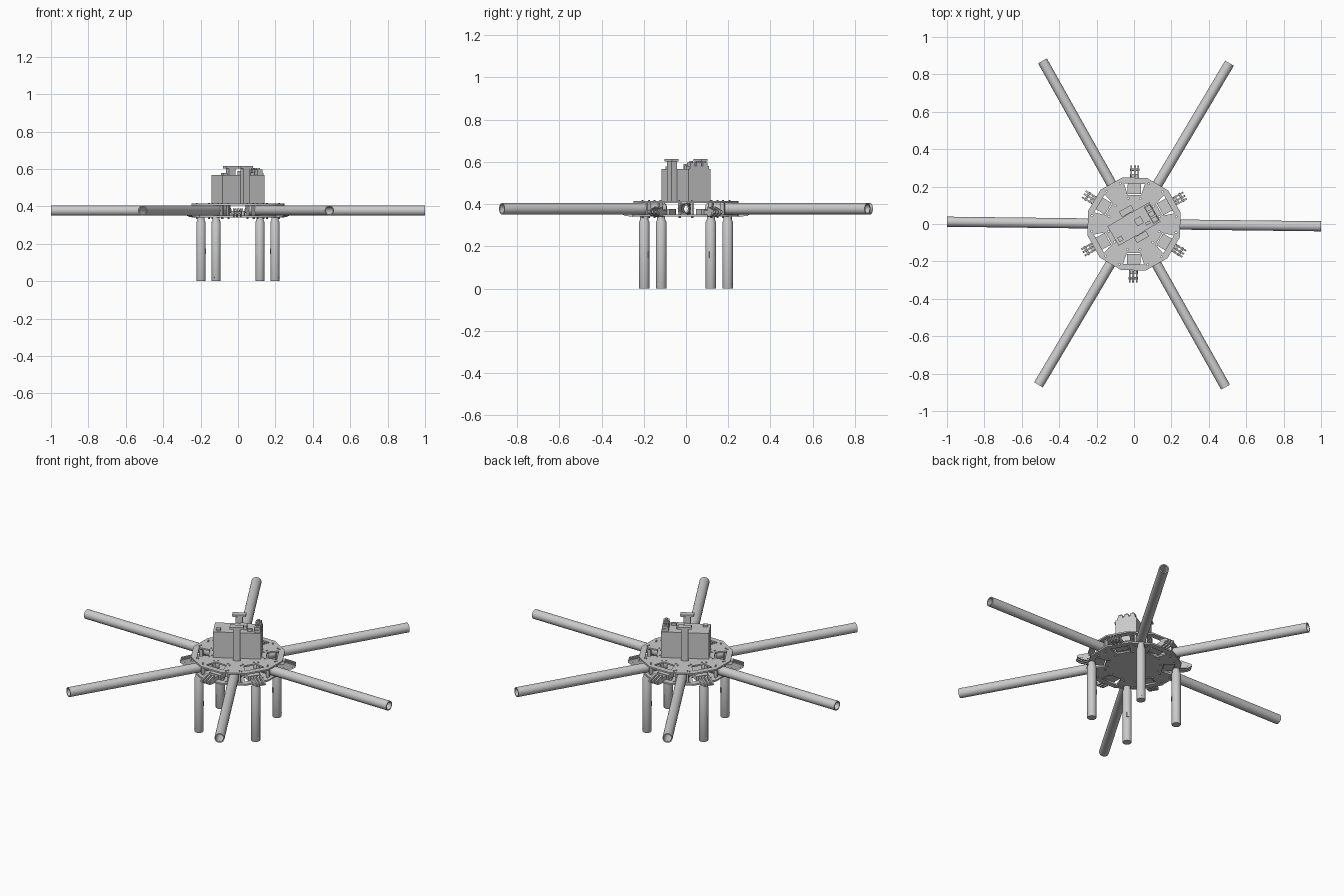
import bpy, bmesh
from math import radians, cos, sin, pi
from mathutils import Matrix, Vector

if "Cube" in bpy.data.objects:
    bpy.data.objects.remove(bpy.data.objects["Cube"])

TILT = radians(-0.7)          # whole airframe is turned very slightly
ARM_Z = 0.378


def frame(deg):
    return Matrix.Rotation(radians(deg) + TILT, 4, 'Z')


def finish(name, bm, smooth=False):
    bmesh.ops.recalc_face_normals(bm, faces=bm.faces)
    me = bpy.data.meshes.new(name)
    bm.to_mesh(me)
    bm.free()
    ob = bpy.data.objects.new(name, me)
    bpy.context.collection.objects.link(ob)
    if smooth:
        bpy.ops.object.select_all(action='DESELECT')
        ob.select_set(True)
        bpy.context.view_layer.objects.active = ob
        bpy.ops.object.shade_smooth_by_angle(angle=radians(35))
    return ob


def box(bm, m, x, y, z):
    """Box given by (min, max) ranges in the frame m."""
    mid = Vector([(a + b) / 2 for a, b in (x, y, z)])
    size = Matrix.Diagonal([b - a for a, b in (x, y, z)] + [1])
    bmesh.ops.create_cube(bm, size=1, matrix=m @ Matrix.Translation(mid) @ size)


def lathe(bm, m, profile, closed=False, n=32):
    """Revolve (radius, z) points around the z axis of m."""
    rings = []
    for r, z in profile:
        rings.append([bm.verts.new(m @ Vector((r * cos(2 * pi * i / n), r * sin(2 * pi * i / n), z)))
                      for i in range(n)])
    pairs = list(zip(rings, rings[1:])) + ([(rings[-1], rings[0])] if closed else [])
    for a, b in pairs:
        for i in range(n):
            j = (i + 1) % n
            bm.faces.new((a[i], a[j], b[j], b[i]))
    if not closed:
        bm.faces.new(rings[0])
        bm.faces.new(rings[-1])


def at(x, y, z):
    return Matrix.Translation((x, y, z))


# deck plates: twelve-sided discs with window cut-outs and bolt holes
def plate(name, z0, z1):
    cu = bpy.data.curves.new(name, 'CURVE')
    cu.dimensions = '2D'
    cu.fill_mode = 'BOTH'
    cu.extrude = (z1 - z0) / 2

    def loop(pts, m):
        sp = cu.splines.new('POLY')
        sp.points.add(len(pts) - 1)
        for p, (x, y) in zip(sp.points, pts):
            v = m @ Vector((x, y, 0))
            p.co = (v.x, v.y, 0, 1)
        sp.use_cyclic_u = True

    def circle(cx, cy, r, n=12):
        return [(cx + r * cos(2 * pi * i / n), cy + r * sin(2 * pi * i / n)) for i in range(n)]

    loop(circle(0, 0, 0.256, 12), frame(15))
    for k in range(6):
        loop([(0.155, -0.036), (0.215, -0.056), (0.215, 0.056), (0.155, 0.036)], frame(30 + 60 * k))
        for s in (-1, 1):
            loop(circle(0.135, s * 0.04, 0.005), frame(60 * k))
            loop(circle(0.225, s * 0.042, 0.005), frame(60 * k))
    tmp = bpy.data.objects.new(name + "_curve", cu)
    bpy.context.collection.objects.link(tmp)
    dg = bpy.context.evaluated_depsgraph_get()
    me = bpy.data.meshes.new_from_object(tmp.evaluated_get(dg))
    bpy.data.objects.remove(tmp)
    me.name = name
    ob = bpy.data.objects.new(name, me)
    ob.location.z = (z0 + z1) / 2
    bpy.context.collection.objects.link(ob)


plate("bottom_plate", 0.342, 0.351)
plate("top_plate", 0.406, 0.415)

# six hollow arm tubes with clamps and bolts between the plates
for k in range(6):
    m = frame(60 * k)
    bm = bmesh.new()
    along_x = m @ at(0, 0, ARM_Z) @ Matrix.Rotation(pi / 2, 4, 'Y')
    lathe(bm, along_x, [(0.027, 0.12), (0.027, 1.0), (0.021, 1.0), (0.021, 0.12)], closed=True)
    finish(f"arm_tube_{k + 1}", bm, True)

    bm = bmesh.new()
    for r in (0.145, 0.21):
        for s in (-1, 1):
            box(bm, m, (r, r + 0.02), sorted((s * 0.025, s * 0.036)), (0.351, 0.406))
    finish(f"arm_clamp_{k + 1}", bm)

    bm = bmesh.new()
    for r in (0.155, 0.22):
        for s in (-1, 1):
            for z0, z1 in ((0.415, 0.419), (0.334, 0.342)):
                lathe(bm, m @ at(r, s * 0.03, 0), [(0.004, z0), (0.004, z1)], n=10)
    finish(f"arm_bolts_{k + 1}", bm)

# six folding brackets on the rim: block in the window and a pronged fork outside
for k in range(6):
    m = frame(30 + 60 * k)
    bm = bmesh.new()
    box(bm, m, (0.16, 0.215), (-0.036, 0.036), (0.351, 0.376))
    box(bm, m, (0.215, 0.268), (-0.024, 0.024), (0.351, 0.372))
    for y in (-0.024, -0.006, 0.014):
        pts = [(0.25, 0.34), (0.29, 0.345), (0.312, 0.358), (0.31, 0.37), (0.25, 0.388)]
        a, b = [[bm.verts.new(m @ Vector((px, yy, pz))) for px, pz in pts] for yy in (y, y + 0.009)]
        bm.faces.new(a)
        bm.faces.new(b)
        for i in range(5):
            j = (i + 1) % 5
            bm.faces.new((a[i], a[j], b[j], b[i]))
    lathe(bm, m @ at(0.29, 0, 0.358) @ Matrix.Rotation(pi / 2, 4, 'X'),
          [(0.006, -0.026), (0.006, 0.026)], n=12)
    finish(f"rim_bracket_{k + 1}", bm)

# four standing legs with a narrower neck and a small side button
for k in range(4):
    m = frame(60 + 90 * k) @ at(0.23, 0, 0)
    bm = bmesh.new()
    lathe(bm, m, [(0.024, 0), (0.025, 0.002), (0.025, 0.315), (0.019, 0.328), (0.019, 0.342)])
    lathe(bm, m @ at(0, 0, 0.02) @ Matrix.Rotation(pi / 2, 4, 'Y'), [(0.004, 0), (0.004, 0.0265)], n=10)
    box(bm, m, (-0.0265, 0), (-0.006, 0.006), (0.145, 0.175))
    finish(f"leg_{k + 1}", bm, True)

# battery box, turned 30 degrees
m = Matrix.Rotation(radians(30), 4, 'Z')
bm = bmesh.new()
box(bm, m, (-0.129, 0.129), (-0.06, 0.06), (0.415, 0.567))
finish("battery_box", bm)

# T-shaped strap posts in the middle of both long sides
for name, turn in (("front_post", 0), ("back_post", pi)):
    bm = bmesh.new()
    t = m @ Matrix.Rotation(turn, 4, 'Z')
    box(bm, t, (-0.02, 0.02), (-0.092, -0.06), (0.415, 0.604))
    box(bm, t, (-0.037, 0.037), (-0.097, -0.063), (0.603, 0.615))
    finish(name, bm)

# connector row and small electronics on the box lid
bm = bmesh.new()
box(bm, m, (0.09, 0.127), (-0.052, 0.052), (0.567, 0.58))
for i in range(3):
    y = -0.034 + 0.034 * i
    box(bm, m, (0.093, 0.124), (y - 0.013, y + 0.013), (0.58, 0.597))
    lathe(bm, m @ at(0.1085, y, 0), [(0.008, 0.597), (0.008, 0.605)], n=16)
finish("connector_row", bm)
bm = bmesh.new()
box(bm, m, (0.01, 0.05), (-0.02, 0.02), (0.567, 0.59))
box(bm, m, (0.055, 0.08), (-0.04, -0.025), (0.567, 0.582))
box(bm, m, (-0.115, -0.09), (-0.045, -0.02), (0.567, 0.578))
finish("lid_electronics", bm)
